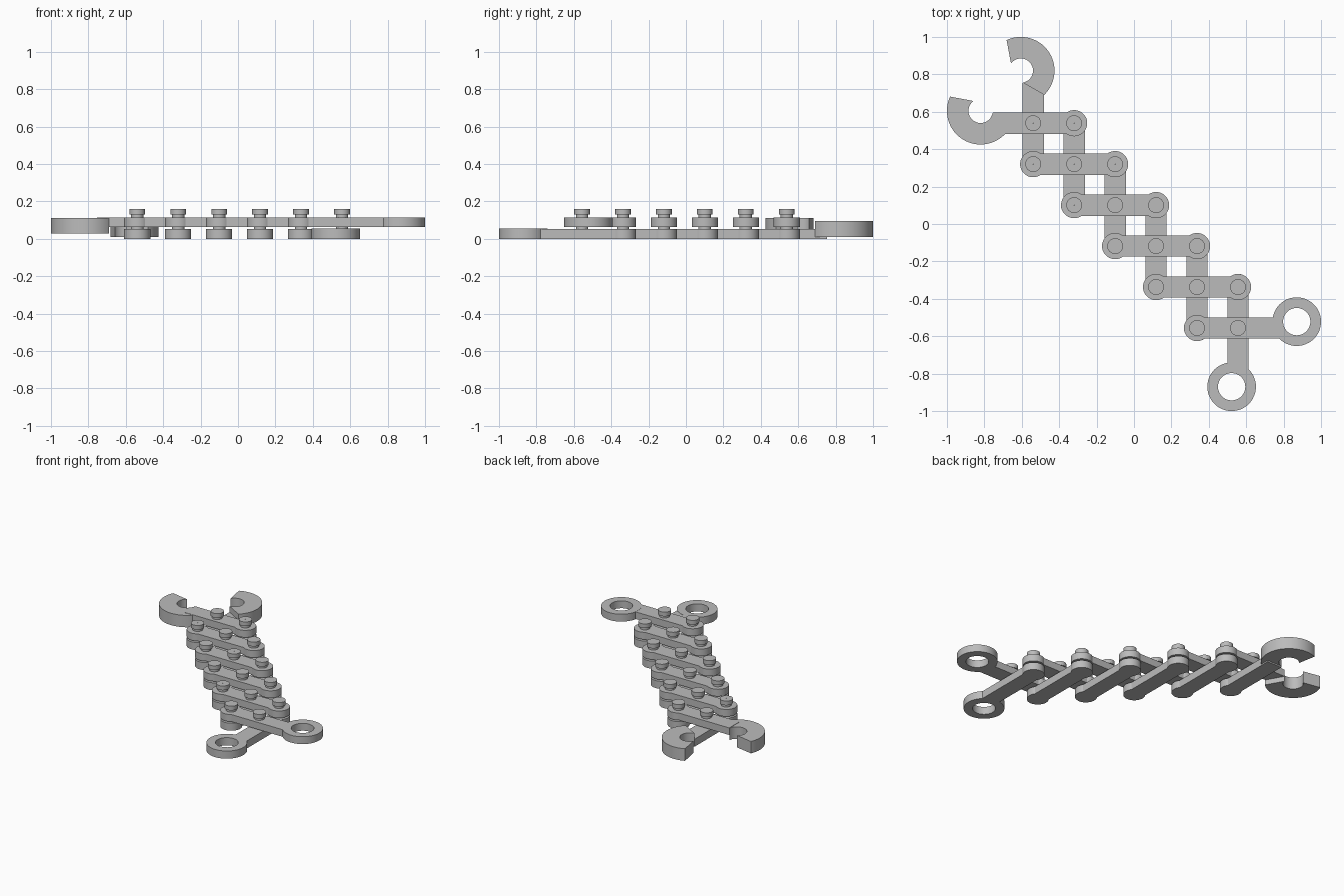
import bpy
import bmesh
from math import asin, cos, sin, radians, pi, tau

cube = bpy.data.objects.get("Cube")
if cube:
    bpy.data.objects.remove(cube, do_unlink=True)

steel = bpy.data.materials.new("grey steel")
steel.use_nodes = True
GREY = (0.5, 0.5, 0.5, 1)
steel.diffuse_color = GREY
steel.node_tree.nodes["Principled BSDF"].inputs["Base Color"].default_value = GREY

PITCH, FIRST, COUNT = 0.219, 0.539, 6
HALF, BOSS = 0.057, 0.07
UPPER_Z, LOWER_Z = (0.064, 0.114), (0.0, 0.053)


def station(i):
    return FIRST - i * PITCH


def arc(cx, cy, r, start, end, steps=40):
    return [(cx + r * cos(start + (end - start) * k / steps),
             cy + r * sin(start + (end - start) * k / steps)) for k in range(steps + 1)]


def swap(points):
    # The lower layer is the upper one reflected across the diagonal
    return [(-y, -x) for x, y in points]


def finish(name, bm):
    bmesh.ops.recalc_face_normals(bm, faces=bm.faces[:])
    mesh = bpy.data.meshes.new(name)
    bm.to_mesh(mesh)
    bm.free()
    mesh.materials.append(steel)
    obj = bpy.data.objects.new(name, mesh)
    bpy.context.collection.objects.link(obj)
    bpy.ops.object.select_all(action="DESELECT")
    obj.select_set(True)
    bpy.context.view_layer.objects.active = obj
    bpy.ops.object.shade_smooth_by_angle(angle=radians(30))


def slab(name, outline, z):
    """Extrude a closed outline between two heights."""
    bm = bmesh.new()
    face = bm.faces.new([bm.verts.new((x, y, z[0])) for x, y in outline])
    top = bmesh.ops.extrude_face_region(bm, geom=[face])["geom"]
    verts = [v for v in top if isinstance(v, bmesh.types.BMVert)]
    bmesh.ops.translate(bm, verts=verts, vec=(0, 0, z[1] - z[0]))
    finish(name, bm)


def lathe(name, centre, profile, steps=48):
    """Spin a closed (radius, z) profile around a vertical axis."""
    bm = bmesh.new()
    rings = [[bm.verts.new((centre[0] + r * cos(tau * k / steps),
                            centre[1] + r * sin(tau * k / steps), z))
              for k in range(steps)] for r, z in profile]
    for a, b in zip(rings, rings[1:] + rings[:1]):
        for k in range(steps):
            n = (k + 1) % steps
            bm.faces.new((a[k], a[n], b[n], b[k]))
    finish(name, bm)


def bar_outline(x0, x1, y, round_left, round_right):
    """Straight bar whose ends are round bosses or cut square."""
    a = asin(HALF / BOSS)
    right = arc(x1, y, BOSS, -pi + a, pi - a) if round_right else [(x1, y - HALF), (x1, y + HALF)]
    left = arc(x0, y, BOSS, a, tau - a) if round_left else [(x0, y + HALF), (x0, y - HALF)]
    return right + left


# Crossing bars: upper layer runs along x, lower layer along y
for i in range(COUNT):
    first, last = i == 0, i == COUNT - 1
    x0 = -0.755 if first else -station(i - 1)
    x1 = 0.78 if last else -station(i + 1)
    outline = bar_outline(x0, x1, station(i), not first, not last)
    slab(f"upper_bar_{i + 1}", outline, UPPER_Z)
    slab(f"lower_bar_{i + 1}", swap(outline), LOWER_Z)

# Pins with wide heads at every crossing
for i in range(COUNT):
    for j in range(max(0, i - 1), min(COUNT, i + 2)):
        lathe(f"pin_{i + 1}_{j + 1}", (-station(j), station(i)),
              [(0.001, 0.03), (0.033, 0.03), (0.033, 0.13),
               (0.042, 0.13), (0.042, 0.16), (0.001, 0.16)])

# Open hooks at one end
hx, hy = -0.82, 0.605
hook = (arc(hx, hy, 0.18, radians(155), radians(316), 48)
        + arc(hx, hy, 0.065, radians(351), radians(126), 48))
slab("upper_hook", hook, (0.028, 0.112))
slab("lower_hook", swap(hook), (0.01, 0.095))

# Finger rings at the other end
ring = (0.87, -0.522)
for name, centre, (low, high) in (("upper_ring", ring, UPPER_Z),
                                  ("lower_ring", swap([ring])[0], LOWER_Z)):
    low, high = max(0, low - 0.001), high + 0.001
    lathe(name, centre, [(0.073, low), (0.13, low), (0.13, high), (0.073, high)])
